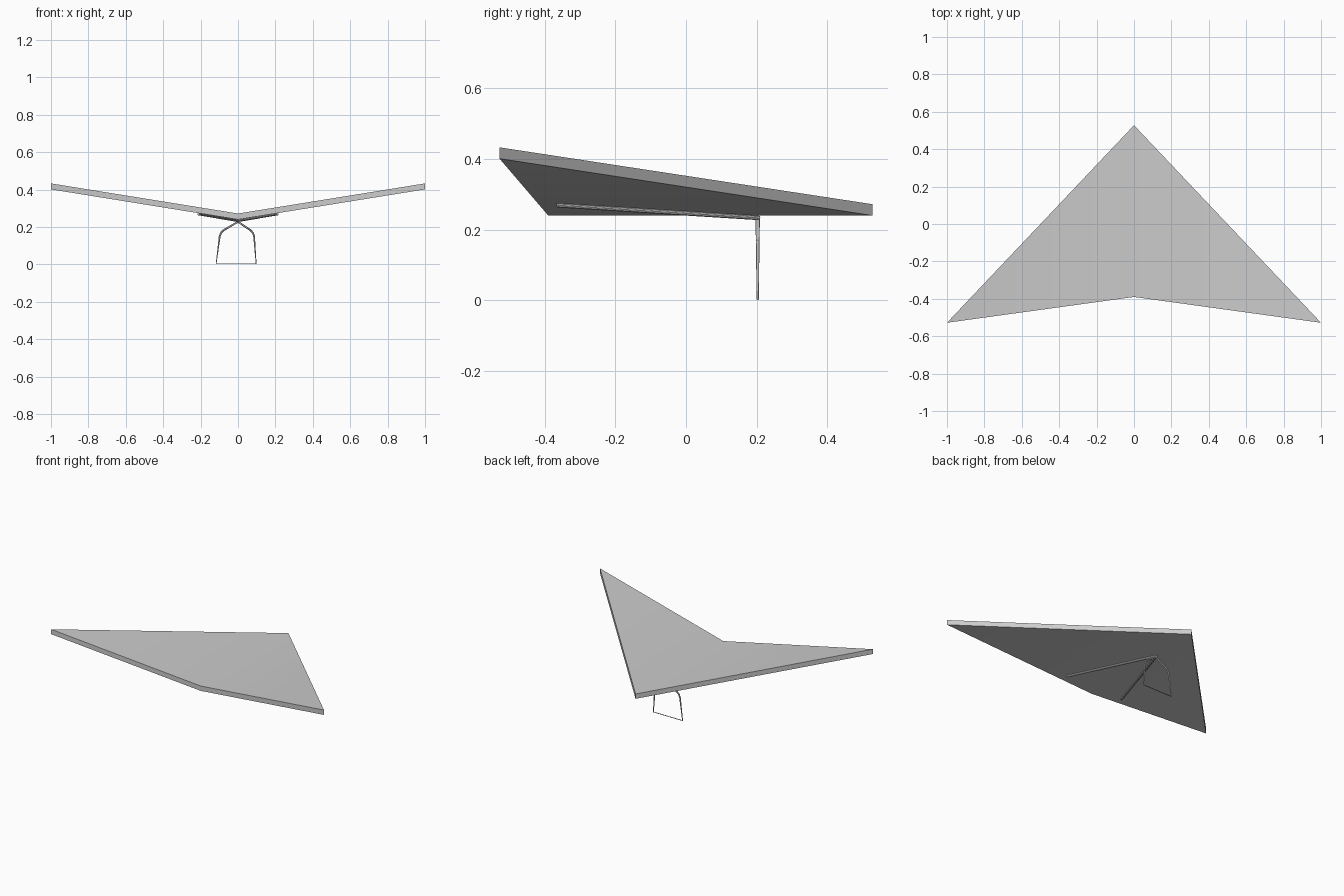
import bpy, bmesh, math

if "Cube" in bpy.data.objects:
    bpy.data.objects.remove(bpy.data.objects["Cube"])


def smooth(obj):
    bpy.ops.object.select_all(action='DESELECT')
    obj.select_set(True)
    bpy.context.view_layer.objects.active = obj
    bpy.ops.object.shade_smooth_by_angle(angle=math.radians(35))


def tube(name, points, radius, taper=None, cyclic=False):
    """Round bar along a polyline, converted to a mesh."""
    cu = bpy.data.curves.new(name, 'CURVE')
    cu.dimensions = '3D'
    cu.bevel_depth = radius
    cu.bevel_resolution = 3
    cu.use_fill_caps = True
    sp = cu.splines.new('POLY')
    sp.points.add(len(points) - 1)
    for i, (pt, co) in enumerate(zip(sp.points, points)):
        pt.co = (*co, 1)
        pt.radius = taper[i] if taper else 1
    sp.use_cyclic_u = cyclic
    obj = bpy.data.objects.new(name, cu)
    bpy.context.collection.objects.link(obj)
    bpy.ops.object.select_all(action='DESELECT')
    obj.select_set(True)
    bpy.context.view_layer.objects.active = obj
    bpy.ops.object.convert(target='MESH')
    smooth(bpy.context.view_layer.objects.active)


# Sail: two upswept triangles sharing the keel, with vertical thickness
thickness = 0.032
bm = bmesh.new()
nose, tail, right, left = [bm.verts.new(p) for p in (
    (0, 0.528, 0.24), (0, -0.39, 0.24), (1, -0.528, 0.401), (-1, -0.528, 0.401))]
faces = [bm.faces.new((nose, tail, right)), bm.faces.new((nose, left, tail))]
ext = bmesh.ops.extrude_face_region(bm, geom=faces, use_keep_orig=True)
top = [g for g in ext['geom'] if isinstance(g, bmesh.types.BMVert)]
bmesh.ops.translate(bm, verts=top, vec=(0, 0, thickness))
bmesh.ops.recalc_face_normals(bm, faces=bm.faces)
mesh = bpy.data.meshes.new("sail")
bm.to_mesh(mesh)
bm.free()
sail = bpy.data.objects.new("sail", mesh)
bpy.context.collection.objects.link(sail)
smooth(sail)

# Spars spreading backwards under the sail
for side, label in ((-1, "left"), (1, "right")):
    tube(label + "_spar", [(0, 0.208, 0.233), (side * 0.211, -0.365, 0.269)], 0.0065)

# Hanging control frame, a closed loop slightly off centre
y = 0.203
profile = [(0, 0.228), (-0.078, 0.182), (-0.090, 0.170), (-0.098, 0.150),
           (-0.117, 0.003), (0.097, 0.003), (0.086, 0.150), (0.080, 0.168), (0.068, 0.182)]
tube("control_frame", [(x, y, z) for x, z in profile], 0.0055,
     [1.1, 1, 0.95, 0.9, 0.55, 0.55, 0.9, 0.95, 1], cyclic=True)
